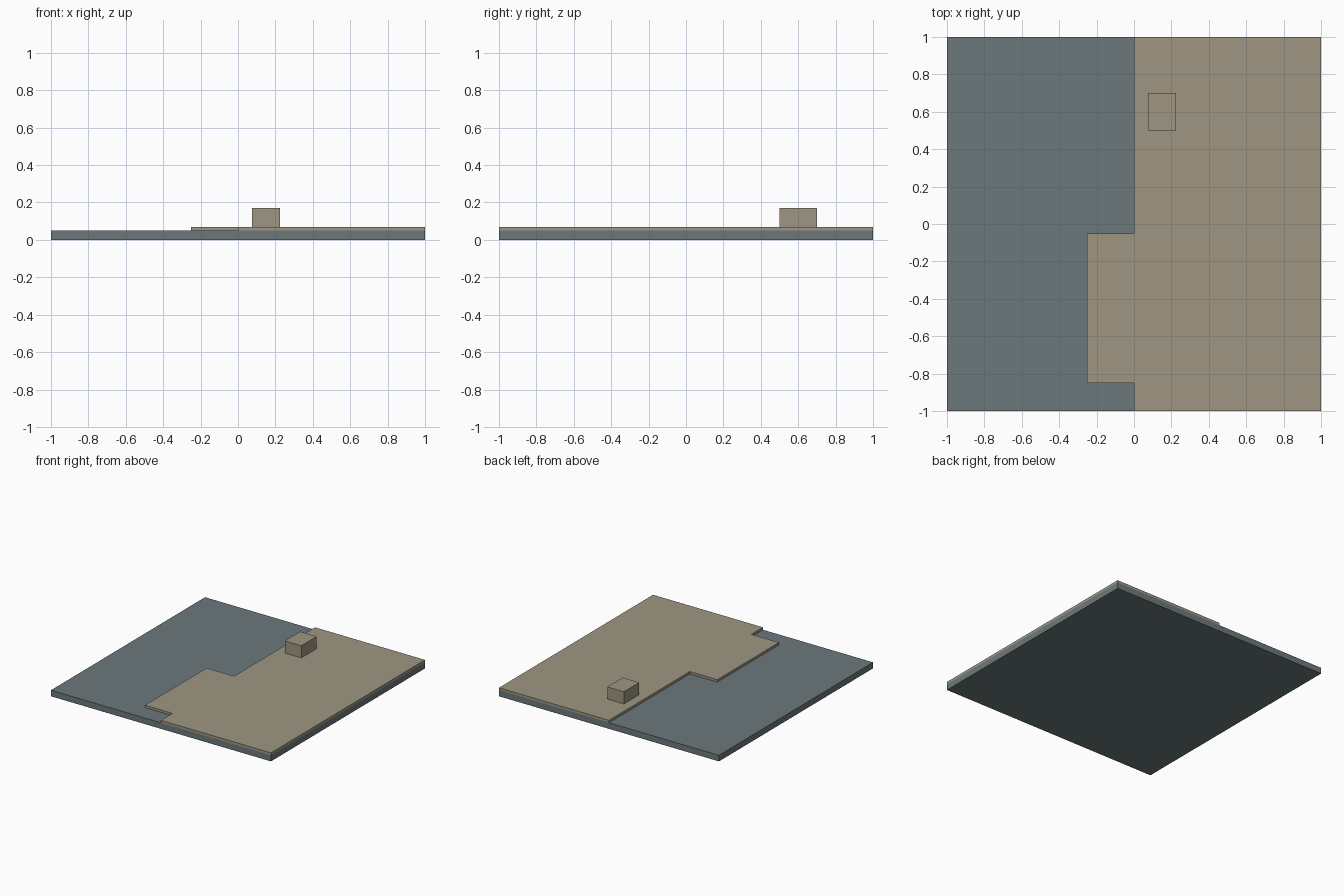
import bpy
import bmesh

if "Cube" in bpy.data.objects:
    bpy.data.objects.remove(bpy.data.objects["Cube"])


def material(name, colour):
    mat = bpy.data.materials.new(name)
    mat.diffuse_color = (*colour, 1.0)
    mat.use_nodes = True
    mat.node_tree.nodes["Principled BSDF"].inputs["Base Color"].default_value = mat.diffuse_color
    return mat


def extruded(name, outline, z0, z1, mat):
    """Extrude a counter-clockwise plan outline from z0 up to z1."""
    bm = bmesh.new()
    base = bm.faces.new([bm.verts.new((x, y, z0)) for x, y in outline])
    top = bmesh.ops.extrude_face_region(bm, geom=[base], use_keep_orig=True)["geom"]
    verts = [v for v in top if isinstance(v, bmesh.types.BMVert)]
    bmesh.ops.translate(bm, verts=verts, vec=(0, 0, z1 - z0))
    bmesh.ops.recalc_face_normals(bm, faces=bm.faces)
    mesh = bpy.data.meshes.new(name)
    bm.to_mesh(mesh)
    bm.free()
    mesh.materials.append(mat)
    obj = bpy.data.objects.new(name, mesh)
    bpy.context.collection.objects.link(obj)
    return obj


def rect(x0, x1, y0, y1):
    return [(x0, y0), (x1, y0), (x1, y1), (x0, y1)]


slate = material("slate blue grey", (0.150, 0.191, 0.198))
sand = material("sandy grey", (0.342, 0.305, 0.227))

# Full square base slab
extruded("base_slab", rect(-1, 1, -1, 1), 0.0, 0.05, slate)

# Raised half with a rectangular tongue reaching over the base
raised = [(0, -1), (1, -1), (1, 1), (0, 1),
          (0, -0.05), (-0.25, -0.05), (-0.25, -0.85), (0, -0.85)]
extruded("raised_platform", raised, 0.05, 0.07, sand)

# Small block standing on the platform
extruded("block", rect(0.075, 0.225, 0.5, 0.7), 0.07, 0.17, sand)
